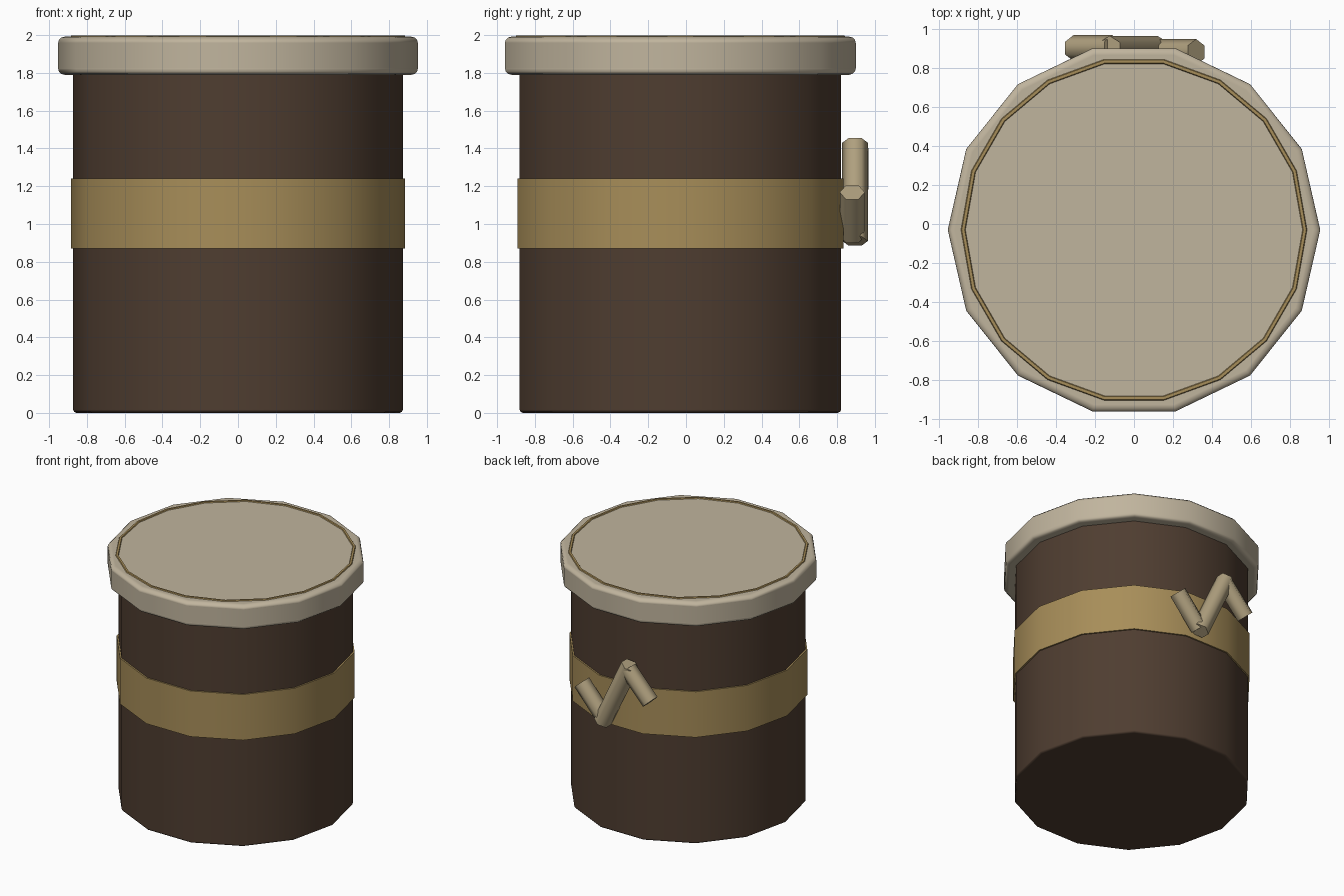
import bpy
from math import radians, pi
from mathutils import Vector

if "Cube" in bpy.data.objects:
    bpy.data.objects.remove(bpy.data.objects["Cube"])

CY = -0.03  # the can sits slightly forward of the origin because of the handle


def material(name, rgb):
    m = bpy.data.materials.new(name)
    m.diffuse_color = (*rgb, 1)
    m.use_nodes = True
    m.node_tree.nodes["Principled BSDF"].inputs["Base Color"].default_value = m.diffuse_color
    return m


BROWN = material("dark_brown", (0.078, 0.047, 0.030))
GOLD = material("dull_gold", (0.39, 0.27, 0.10))
CREAM = material("cream", (0.53, 0.46, 0.34))
TAN = material("tan", (0.43, 0.35, 0.21))


def finish(name, mat, angle):
    ob = bpy.context.object
    ob.name = name
    ob.data.materials.append(mat)
    bpy.ops.object.shade_smooth_by_angle(angle=radians(angle))
    return ob


def drum(name, radius, z0, z1, mat, bevel=0, segments=2):
    """Upright 14-sided cylinder with corners on the x axis."""
    bpy.ops.mesh.primitive_cylinder_add(
        vertices=14, radius=radius, depth=z1 - z0,
        location=(0, CY, (z0 + z1) / 2), rotation=(0, 0, pi / 2))
    ob = finish(name, mat, 35)
    if bevel:
        bpy.ops.object.shade_smooth()
        mod = ob.modifiers.new("rounded_rim", 'BEVEL')
        mod.width = bevel
        mod.segments = segments
        mod.limit_method = 'ANGLE'
        mod.angle_limit = radians(60)
        mod.harden_normals = True
    return ob


def rod(name, a, b, radius, mat):
    """Six-sided rod between two points that share the same y."""
    a, b = Vector(a), Vector(b)
    d = b - a
    bpy.ops.mesh.primitive_cylinder_add(vertices=6, radius=radius, depth=d.length,
                                        location=(a + b) / 2)
    ob = bpy.context.object
    ob.rotation_euler = (0, Vector((d.z, d.x)).angle_signed(Vector((1, 0))), 0)
    return finish(name, mat, 65)


# Can body, band and lid
drum("body", 0.873, 0.0, 1.85, BROWN, 0.018)
drum("band", 0.885, 0.87, 1.24, GOLD)
drum("lid", 0.953, 1.79, 1.992, CREAM, 0.035, 3)

# Thin ring set into the lid top
bpy.ops.mesh.primitive_torus_add(major_radius=0.874, minor_radius=0.015,
                                 major_segments=18, minor_segments=6,
                                 location=(0, CY, 1.986))
finish("lid_ring", GOLD, 35)

# Zigzag of three overlapping rods on the back
rod("zigzag_right", (0.318, 0.880, 1.168), (0.115, 0.880, 0.937), 0.066, TAN)
rod("zigzag_middle", (0.120, 0.895, 0.910), (-0.125, 0.895, 1.430), 0.068, TAN)
rod("zigzag_left", (-0.110, 0.900, 1.400), (-0.310, 0.900, 1.185), 0.066, TAN)
